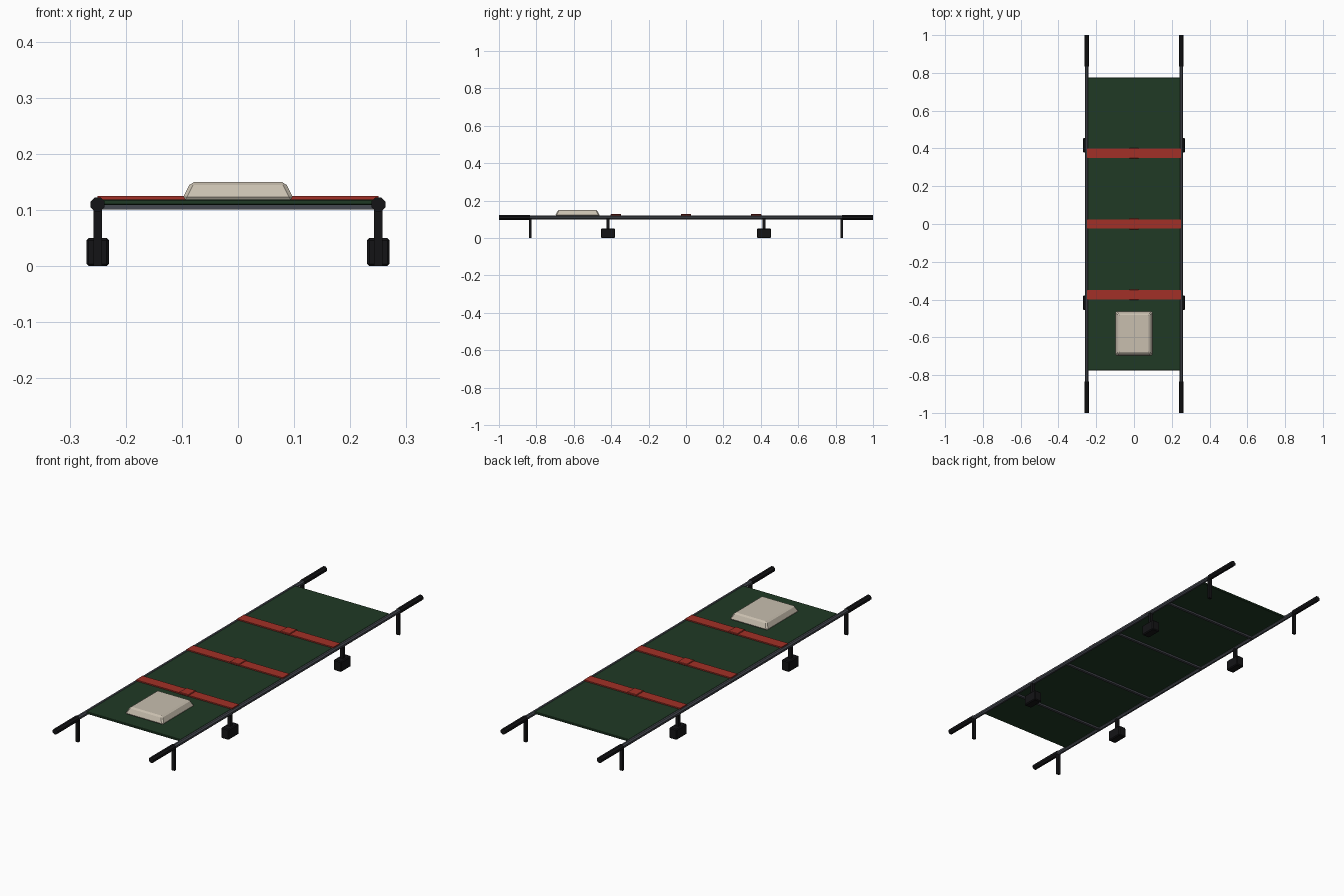
import bpy, bmesh, math
from mathutils import Matrix

if "Cube" in bpy.data.objects:
    bpy.data.objects.remove(bpy.data.objects["Cube"])


def mat(name, rgb):
    m = bpy.data.materials.new(name)
    m.diffuse_color = (*rgb, 1)
    m.use_nodes = True
    m.node_tree.nodes["Principled BSDF"].inputs["Base Color"].default_value = m.diffuse_color
    return m


GREEN = mat("green canvas", (0.014, 0.042, 0.018))
RED = mat("red webbing", (0.36, 0.03, 0.02))
CREAM = mat("cream fabric", (0.58, 0.52, 0.43))
STEEL = mat("grey metal", (0.06, 0.066, 0.08))
BLACK = mat("black rubber", (0.007, 0.007, 0.008))


def finish(name, bm, material):
    bmesh.ops.recalc_face_normals(bm, faces=bm.faces)
    me = bpy.data.meshes.new(name)
    bm.to_mesh(me)
    bm.free()
    me.materials.append(material)
    ob = bpy.data.objects.new(name, me)
    bpy.context.collection.objects.link(ob)
    return ob


def box(name, lo, hi, material, bevel=0, taper=0):
    bm = bmesh.new()
    bmesh.ops.create_cube(bm, size=1)
    for v in bm.verts:
        top = v.co.z > 0
        for i in range(3):
            c, s = (lo[i] + hi[i]) / 2, hi[i] - lo[i]
            if top and i < 2:
                s -= 2 * taper
            v.co[i] = c + v.co[i] * s
    if bevel:
        bmesh.ops.bevel(bm, geom=bm.edges[:], offset=bevel, segments=1,
                        affect='EDGES')
    return finish(name, bm, material)


def rod(name, x, z, y0, y1, r, material):
    # eight-sided rod along y with flat top and sides
    bm = bmesh.new()
    m = (Matrix.Translation((x, (y0 + y1) / 2, z))
         @ Matrix.Rotation(math.pi / 2, 4, 'X')
         @ Matrix.Rotation(math.pi / 8, 4, 'Z'))
    bmesh.ops.create_cone(bm, cap_ends=True, segments=8, radius1=r, radius2=r,
                          depth=y1 - y0, matrix=m)
    return finish(name, bm, material)


# canvas bed
box("canvas", (-0.245, -0.775, 0.109), (0.245, 0.775, 0.119), GREEN, 0.002)

# side poles, grips, end legs and feet
for sx in (-1, 1):
    x = 0.25 * sx
    rod("side_pole", x, 0.11, -0.85, 0.85, 0.0105, STEEL)
    for sy in (-1, 1):
        a, b = sorted((0.835 * sy, 1.0 * sy))
        rod("hand_grip", x, 0.11, a, b, 0.0135, BLACK)
        y = 0.833 * sy
        box("end_leg", (x - 0.0075, y - 0.006, 0), (x + 0.0075, y + 0.006, 0.11), BLACK)
        y = 0.417 * sy
        box("foot_stem", (x - 0.0075, y - 0.0075, 0.045),
            (x + 0.0075, y + 0.0075, 0.11), BLACK)
        box("foot_block", (x - 0.02, y - 0.0375, 0), (x + 0.02, y + 0.0375, 0.05),
            BLACK, 0.004)

# cross bars under the canvas
for y in (-0.54, -0.18, 0.18, 0.54):
    box("cross_bar", (-0.25, y - 0.006, 0.101), (0.25, y + 0.006, 0.1095), STEEL)

# restraint straps with buckles
for y in (-0.375, 0, 0.375):
    box("strap", (-0.25, y - 0.025, 0.118), (0.25, y + 0.025, 0.1245), RED)
    box("buckle", (-0.025, y - 0.028, 0.119), (0.025, y + 0.028, 0.128), RED, 0.002)

# tapered pillow
box("pillow", (-0.1, -0.7, 0.118), (0.1, -0.46, 0.15), CREAM, 0.006, 0.016)
